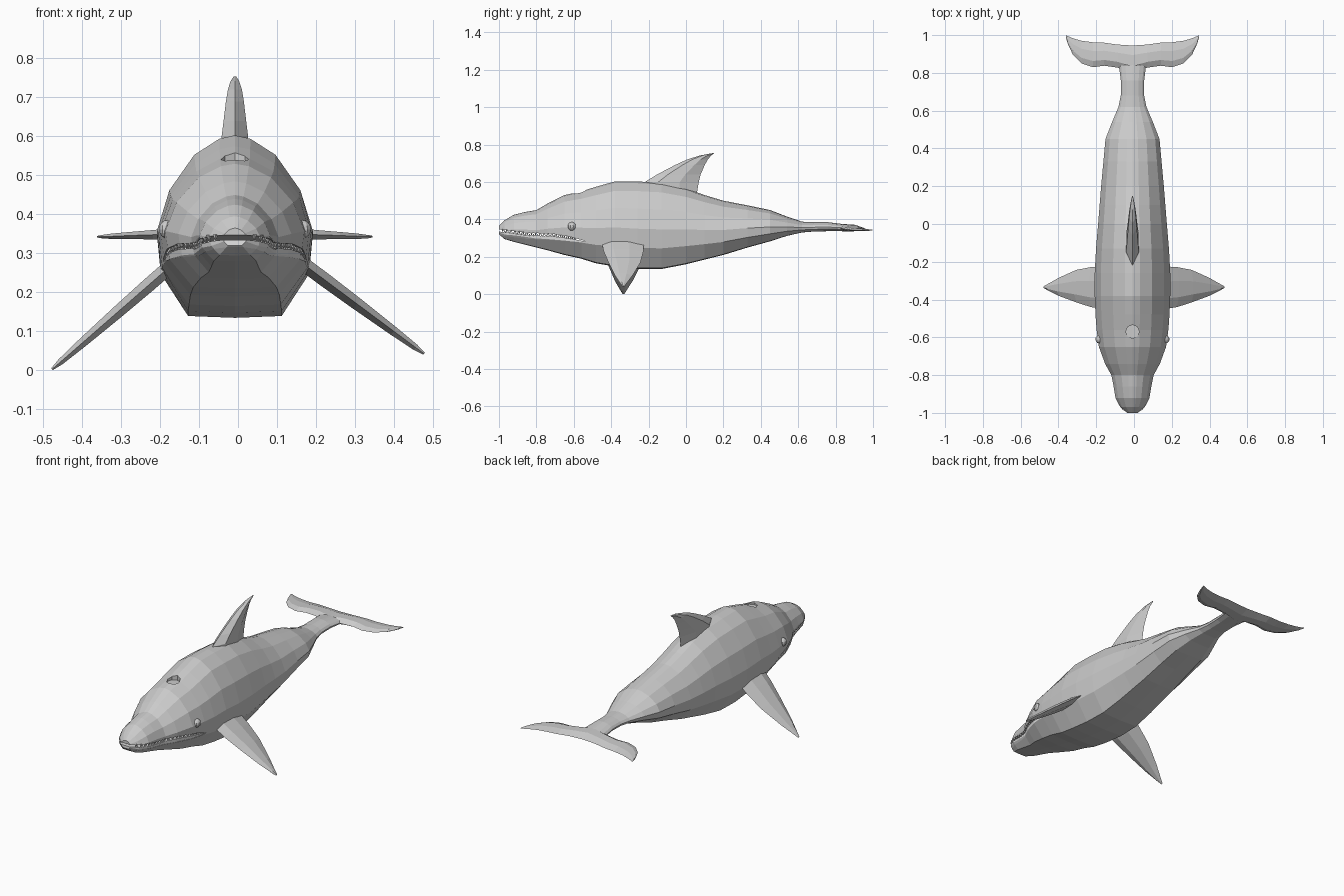
import bpy, bmesh, math
from mathutils import Vector

if "Cube" in bpy.data.objects:
    bpy.data.objects.remove(bpy.data.objects["Cube"])

CX = -0.008  # body centre line


def material(name, rgb):
    m = bpy.data.materials.new(name)
    m.diffuse_color = (*rgb, 1)
    m.use_nodes = True
    m.node_tree.nodes["Principled BSDF"].inputs["Base Color"].default_value = m.diffuse_color
    return m


SKIN = material("grey skin", (0.6, 0.6, 0.6))
WHITE = material("white teeth", (0.9, 0.9, 0.9))


def finish(name, bm, mat):
    bmesh.ops.recalc_face_normals(bm, faces=bm.faces)
    me = bpy.data.meshes.new(name)
    bm.to_mesh(me)
    bm.free()
    me.materials.append(mat)
    ob = bpy.data.objects.new(name, me)
    bpy.context.collection.objects.link(ob)
    return ob


def loft(name, rings, mat=SKIN):
    """Skin a list of equal-length point rings and cap both ends."""
    bm = bmesh.new()
    vs = [[bm.verts.new(p) for p in r] for r in rings]
    n = len(vs[0])
    for a, b in zip(vs, vs[1:]):
        for i in range(n):
            j = (i + 1) % n
            bm.faces.new((a[i], a[j], b[j], b[i]))
    bm.faces.new(vs[0])
    bm.faces.new(vs[-1])
    return finish(name, bm, mat)


def fin(name, sections):
    """Sections: leading point, trailing point, half-thickness vector."""
    rings = []
    for lead, trail, t in sections:
        a, b, t = Vector(lead), Vector(trail), Vector(t)
        p, q = a.lerp(b, 0.25), a.lerp(b, 0.65)
        rings.append([a, p + t, q + t * 0.9, b, q - t * 0.9, p - t])
    return loft(name, rings)


def boolean(ob, cutter, op):
    m = ob.modifiers.new("cut", 'BOOLEAN')
    m.operation, m.object, m.solver = op, cutter, 'EXACT'
    cutter.hide_render = True
    cutter.hide_set(True)


# Body stations: y, top z, bottom z, half width
STATIONS = [
    (-1.0, .365, .32, .03), (-.97, .395, .295, .065), (-.92, .425, .28, .09),
    (-.86, .44, .265, .10), (-.80, .45, .25, .112), (-.74, .485, .235, .145),
    (-.65, .53, .21, .178), (-.56, .55, .19, .19), (-.48, .575, .165, .196),
    (-.38, .603, .148, .20), (-.26, .603, .135, .20), (-.13, .595, .135, .193),
    (0, .565, .16, .182), (.10, .53, .185, .174), (.20, .50, .21, .166),
    (.33, .475, .25, .154), (.45, .45, .283, .143), (.54, .415, .312, .108),
    (.62, .388, .33, .074), (.68, .385, .335, .062), (.76, .385, .337, .062),
    (.84, .375, .338, .072), (.90, .362, .342, .05)]
# Half cross-section: fraction of width, fraction of height
SECTION = [(0, 0), (.6, .01), (.95, .24), (1, .46), (.84, .69), (.52, .89), (.2, .98), (0, 1)]


def body_rings(grow):
    rings = []
    for y, top, bot, w in STATIONS:
        half = [(w * grow * u, bot + (top - bot) * v) for u, v in SECTION]
        rings.append([(CX + x, y, z) for x, z in half] +
                     [(CX - x, y, z) for x, z in half[-2:0:-1]])
    return rings


def slab(name, profile):
    """Side profile (y, z) pulled across the whole width."""
    return loft(name, [[(x, y, z) for y, z in profile] for x in (-.4, .4)])


body = loft("body", body_rings(1))

# Mouth opening
UPPER = [(-1.05, .352), (-.95, .342), (-.85, .328), (-.72, .324), (-.62, .308), (-.54, .285)]
LOWER = [(-1.05, .326), (-.95, .308), (-.85, .296), (-.72, .290), (-.62, .283), (-.54, .279)]
boolean(body, slab("mouth_cutter", UPPER + LOWER[::-1]), 'DIFFERENCE')

# Gums fill the lower part of the opening
mid = [(y, l + (u - l) * .6) for (y, u), (_, l) in zip(UPPER, LOWER)]
gums = loft("gums", body_rings(.985)[:9], WHITE)
boolean(gums, slab("gum_cutter", mid + LOWER[::-1]), 'INTERSECT')


def interp(table, y, k):
    for a, b in zip(table, table[1:]):
        if a[0] <= y <= b[0]:
            return a[k] + (b[k] - a[k]) * (y - a[0]) / (b[0] - a[0])
    return table[-1][k]


# Teeth along both jaws
bm = bmesh.new()
for s in (-1, 1):
    for i in range(18):
        y = -.98 + i * .022
        x = CX + s * interp(STATIONS, y, 3) * .93
        up, low = interp(UPPER, y, 1), interp(mid, y, 1)
        for base, tip, yy in ((up + .004, up - .014, y), (low - .004, low + .01, y + .011)):
            ring = [bm.verts.new((x + .007 * math.cos(a), yy + .007 * math.sin(a), base))
                    for a in (0, math.pi / 2, math.pi, 3 * math.pi / 2)]
            point = bm.verts.new((x, yy, tip))
            bm.faces.new(ring)
            for k in range(4):
                bm.faces.new((ring[k], ring[(k + 1) % 4], point))
finish("teeth", bm, WHITE)

# Blowhole
hole = [(.036 * math.cos(k * math.pi / 4), .036 * math.sin(k * math.pi / 4)) for k in range(8)]
boolean(body, loft("blowhole_cutter", [[(CX + x, -.57 + y, z) for x, y in hole]
                                       for z in (.53, .65)]), 'DIFFERENCE')

# Dorsal fin
DORSAL = [(.52, -.22, .055, .034), (.60, -.22, .068, .034), (.64, -.155, .078, .029),
          (.69, -.06, .10, .023), (.72, .005, .116, .018), (.742, .075, .135, .011),
          (.754, .14, .151, .003)]
fin("dorsal_fin", [((CX, a, z), (CX, b, z), (t, 0, 0)) for z, a, b, t in DORSAL])

# Side fins: span fraction, leading y, trailing y, half thickness
PECTORAL = [(0, -.45, -.225, .018), (.2, -.44, -.228, .018), (.45, -.415, -.243, .016),
            (.75, -.38, -.285, .012), (.93, -.352, -.317, .008), (1, -.34, -.328, .003)]
for side, s, tip_z in (("left", -1, .003), ("right", 1, .043)):
    root, tip = Vector((s * .165, 0, .275)), Vector((s * .477, 0, tip_z))
    span = (tip - root).normalized()
    normal = Vector((-span.z, 0, span.x))
    fin(side + "_side_fin", [(root.lerp(tip, f) + Vector((0, a, 0)),
                              root.lerp(tip, f) + Vector((0, b, 0)), normal * t)
                             for f, a, b, t in PECTORAL])
    # Eye
    bm = bmesh.new()
    bmesh.ops.create_uvsphere(bm, u_segments=10, v_segments=8, radius=.024)
    bmesh.ops.translate(bm, verts=bm.verts, vec=(CX + s * .172, -.61, .362))
    finish(side + "_eye", bm, SKIN)

# Tail flukes: x, leading y, trailing y, z, half thickness
FLUKE = [(0, .80, .945, .355, .02), (.08, .828, .95, .354, .018), (.15, .838, .96, .351, .015),
         (.21, .83, .962, .348, .012), (.27, .85, .97, .346, .009), (.315, .895, .983, .344, .007),
         (.343, .955, .995, .343, .004), (.353, .99, 1.0, .343, .002)]
both = [(-x, a, b, z, t) for x, a, b, z, t in FLUKE[:0:-1]] + FLUKE
fin("tail_flukes", [((CX + x, a, z), (CX + x, b, z), (0, 0, t)) for x, a, b, z, t in both])
